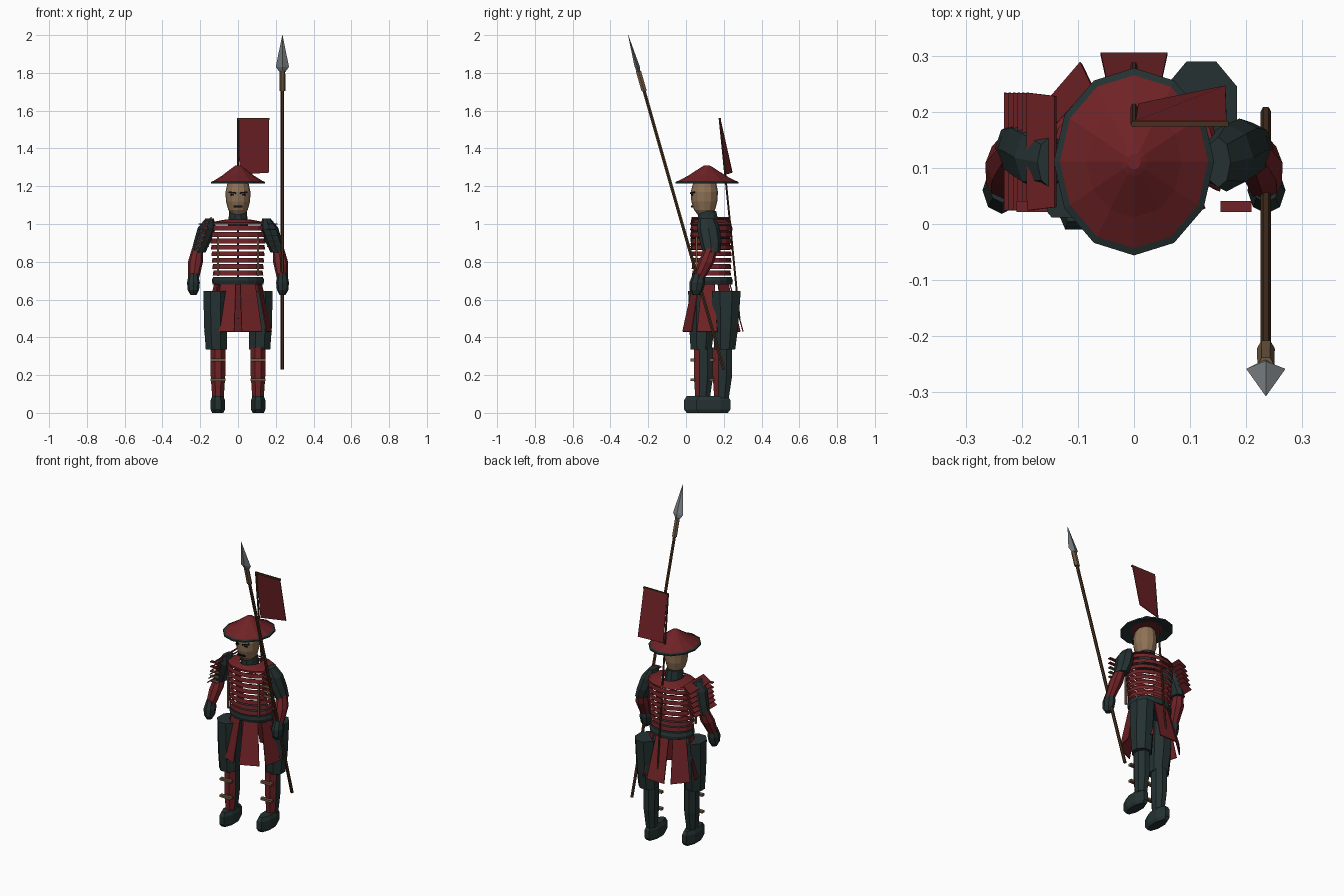
import bpy, bmesh, math
from mathutils import Matrix, Vector

def mat(name, r, g, b):
    m = bpy.data.materials.new(name)
    m.diffuse_color = (r, g, b, 1)
    return m

RED = mat("lacquer red", 0.16, 0.016, 0.019)
GREEN = mat("dark green cloth", 0.018, 0.031, 0.031)
SKIN = mat("skin", 0.27, 0.165, 0.09)
TAN = mat("tan cord", 0.16, 0.10, 0.055)
WOOD = mat("brown wood", 0.065, 0.030, 0.013)
STEEL = mat("steel", 0.19, 0.21, 0.225)
BLACK = mat("black", 0.006, 0.005, 0.005)

def finish(name, bm, *mats):
    bmesh.ops.recalc_face_normals(bm, faces=bm.faces)
    me = bpy.data.meshes.new(name)
    bm.to_mesh(me)
    bm.free()
    ob = bpy.data.objects.new(name, me)
    for m in mats:
        me.materials.append(m)
    bpy.context.collection.objects.link(ob)
    return ob

def loft(name, stations, n, m, caps=True, turn=0.0):
    """Skin level elliptical sections (x, y, z, rx, ry)."""
    bm = bmesh.new()
    rings = []
    for x, y, z, rx, ry in stations:
        angles = [turn + math.tau * k / n for k in range(n)]
        rings.append([bm.verts.new((x + rx * math.cos(a), y + ry * math.sin(a), z)) for a in angles])
    for a, b in zip(rings, rings[1:]):
        for k in range(n):
            j = (k + 1) % n
            bm.faces.new((a[k], a[j], b[j], b[k]))
    if caps:
        bm.faces.new(rings[0])
        bm.faces.new(rings[-1])
    return finish(name, bm, m)

def box(name, c, size, m):
    bm = bmesh.new()
    bmesh.ops.create_cube(bm, size=1, matrix=Matrix.Translation(c) @ Matrix.Diagonal((*size, 1)))
    return finish(name, bm, m)

def panel(name, corners, m, thick=0.006):
    """Four-cornered plate with a little thickness."""
    bm = bmesh.new()
    bm.faces.new([bm.verts.new(c) for c in corners])
    ob = finish(name, bm, m)
    mod = ob.modifiers.new("thickness", 'SOLIDIFY')
    mod.thickness = thick
    mod.offset = 0
    return ob

# wide straw-style hat
K = 0.167 / 0.143
def hat(name, profile, m, caps):
    return loft(name, [(0, 0.111, z, r, r * K) for r, z in profile], 12, m, caps)
hat("hat_crown", [(0.133, 1.226), (0.085, 1.256), (0.022, 1.304), (0.012, 1.31)], RED, True)
hat("hat_rim", [(0.05, 1.235), (0.13, 1.215), (0.143, 1.215), (0.143, 1.223), (0.132, 1.228)], GREEN, False)

# head, face and neck
loft("head", [(0, 0.10, 1.045, 0.03, 0.035), (0, 0.098, 1.075, 0.052, 0.056), (0, 0.097, 1.12, 0.064, 0.069),
              (0, 0.097, 1.17, 0.066, 0.072), (0, 0.099, 1.215, 0.056, 0.062), (0, 0.10, 1.245, 0.03, 0.035)], 12, SKIN)
loft("neck", [(0, 0.12, 0.98, 0.055, 0.06), (0, 0.115, 1.03, 0.05, 0.056), (0, 0.112, 1.07, 0.046, 0.05)], 10, GREEN)
for s in (-1, 1):
    panel("brow", [(s * 0.012, 0.024, 1.160), (s * 0.048, 0.045, 1.164), (s * 0.048, 0.045, 1.173), (s * 0.012, 0.024, 1.167)], BLACK)
    box("eye", (s * 0.03, 0.034, 1.155), (0.018, 0.008, 0.007), BLACK)
box("mouth", (0, 0.032, 1.093), (0.05, 0.009, 0.009), BLACK)

# banded cuirass with open gaps between the lames
for i in range(8):
    z = 0.728 + 0.034 * i
    w = 0.13 + 0.0025 * i
    d = 0.10 + 0.0012 * i
    loft("chest_lame", [(0, 0.135, z, w + 0.004, d + 0.004), (0, 0.135, z + 0.025, w, d)], 16, RED, False)
loft("chest_top", [(0, 0.135, 0.997, 0.152, 0.11), (0, 0.13, 1.008, 0.146, 0.105), (0, 0.13, 1.025, 0.06, 0.075)], 16, RED, False)
loft("belt", [(0, 0.14, 0.68, 0.134, 0.105), (0, 0.138, 0.70, 0.139, 0.11), (0, 0.136, 0.72, 0.132, 0.105)], 16, GREEN)

# flared skirt: seven hanging panels
for k in range(7):
    a = math.pi / 2 + k * math.tau / 7
    def at(t, rx, ry, cy, z):
        return (rx * math.cos(t), cy + ry * math.sin(t), z)
    panel("skirt_panel", [at(a - 0.36, 0.125, 0.10, 0.138, 0.685), at(a + 0.36, 0.125, 0.10, 0.138, 0.685),
                          at(a + 0.34, 0.178, 0.165, 0.147, 0.43), at(a - 0.34, 0.178, 0.165, 0.147, 0.43)], RED)

for s in (-1, 1):
    # striding legs: the right one is set back
    dy = 0.0 if s > 0 else -0.125
    thigh_y = 0.213 + dy
    loft("thigh", [(s * 0.115, thigh_y - 0.008, 0.335, 0.060, 0.060), (s * 0.118, thigh_y - 0.004, 0.45, 0.066, 0.072),
                   (s * 0.120, thigh_y, 0.645, 0.069, 0.083)], 8, GREEN, turn=math.pi / 8)
    sy = 0.193 + dy * 0.8
    shin = loft("shin", [(s * 0.106, sy - 0.005, 0.08, 0.033, 0.042), (s * 0.106, sy, 0.2, 0.042, 0.056),
                         (s * 0.106, sy, 0.345, 0.043, 0.056)], 8, GREEN, turn=math.pi / 8)
    # red guard on the front faces of the shin
    shin.data.materials.append(RED)
    for f in shin.data.polygons:
        if f.normal.y < -0.3 and f.center.z > 0.1:
            f.material_index = 1
    for z in (0.175, 0.28):
        box("shin_strap", (s * 0.106, sy - 0.057, z), (0.078, 0.022, 0.014), TAN)
    fy = 0.145 if s > 0 else 0.08
    loft("foot", [(s * 0.107, fy, 0.0, 0.032, 0.083), (s * 0.107, fy, 0.018, 0.041, 0.097),
                  (s * 0.107, fy, 0.068, 0.041, 0.097), (s * 0.107, fy, 0.09, 0.03, 0.082)], 8, GREEN, turn=math.pi / 8)

    # arms
    loft("sleeve", [(s * 0.150, 0.11, 1.03, 0.022, 0.045), (s * 0.165, 0.118, 0.98, 0.048, 0.06),
                    (s * 0.188, 0.13, 0.91, 0.045, 0.058), (s * 0.21, 0.135, 0.85, 0.038, 0.046)], 8, GREEN)
    loft("forearm", [(s * 0.214, 0.133, 0.87, 0.030, 0.035), (s * 0.225, 0.108, 0.80, 0.040, 0.043),
                     (s * 0.236, 0.062, 0.70, 0.027, 0.030)], 8, RED)
    loft("hand", [(s * 0.235, 0.068, 0.74, 0.024, 0.030), (s * 0.236, 0.06, 0.69, 0.034, 0.042),
                  (s * 0.236, 0.055, 0.65, 0.030, 0.036), (s * 0.236, 0.055, 0.625, 0.016, 0.02)], 8, GREEN)

    # cords on the chest and by the shoulder
    box("chest_cord", (s * 0.105, 0.055, 0.83), (0.010, 0.012, 0.21), TAN)
    for i in range(5):
        box("shoulder_cord", (s * 0.182, 0.031, 0.88 + 0.03 * i), (0.055, 0.02, 0.006), TAN if i < 3 else RED)

# layered guard on the left shoulder
for i in range(6):
    x, z = -0.140 - 0.008 * i, 1.035 - 0.027 * i
    panel("shoulder_plate", [(x, 0.03, z), (x, 0.228, z), (x - 0.05, 0.234, z - 0.036), (x - 0.05, 0.024, z - 0.036)], RED)

# spear leaning forward
def spear_y(z):
    return 0.2 - 0.286 * (z - 0.23)
def spear(name, prof, n, m):
    loft(name, [(0.235, spear_y(z), z, rx, ry) for z, rx, ry in prof], n, m)
spear("spear_shaft", [(0.23, 0.0095, 0.010), (1.75, 0.0095, 0.010)], 6, WOOD)
spear("spear_ferrule", [(1.705, 0.016, 0.016), (1.81, 0.015, 0.016)], 6, TAN)
spear("spear_blade", [(1.80, 0.012, 0.008), (1.832, 0.035, 0.014), (2.0, 0.0008, 0.0008)], 4, STEEL)

# back banner
loft("banner_pole", [(0, 0.283, 0.50, 0.006, 0.006), (0, 0.178, 1.56, 0.006, 0.006)], 6, WOOD)
box("banner_bar", (0.083, 0.179, 1.555), (0.17, 0.01, 0.01), WOOD)
panel("banner_cloth", [(0.003, 0.182, 1.552), (0.165, 0.182, 1.552), (0.163, 0.245, 1.272), (0.008, 0.213, 1.262)], RED, 0.004)
